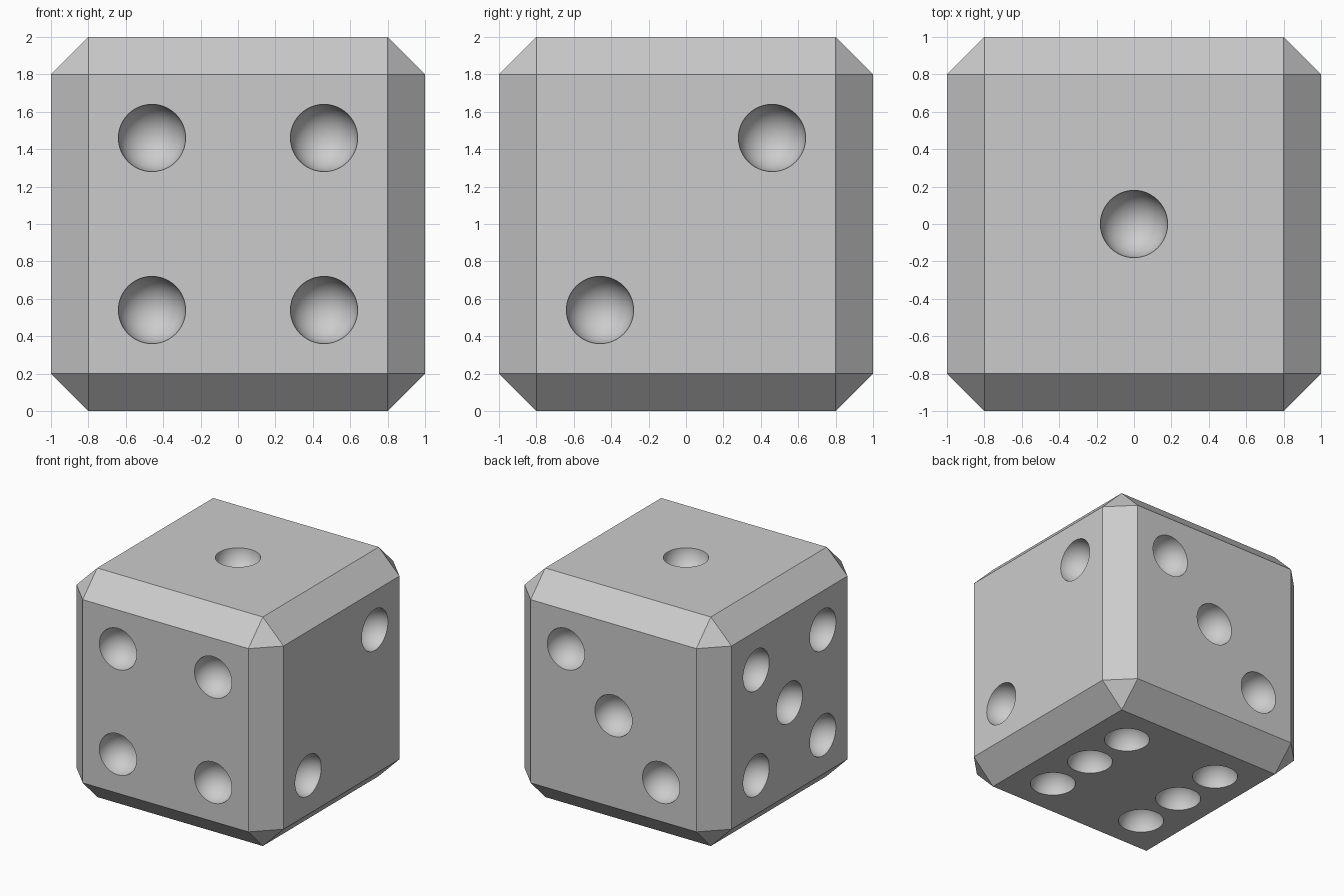
import bpy
import bmesh
from mathutils import Vector

if "Cube" in bpy.data.objects:
    bpy.data.objects.remove(bpy.data.objects["Cube"], do_unlink=True)

SIZE, CHAMFER = 2.0, 0.2
PIP_RADIUS, SPREAD = 0.18, 0.46
CENTRE = Vector((0, 0, SIZE / 2))

grey = bpy.data.materials.new("light_grey")
grey.use_nodes = True
colour = (0.6, 0.6, 0.6, 1)
grey.diffuse_color = colour
grey.node_tree.nodes["Principled BSDF"].inputs["Base Color"].default_value = colour


def make_object(name, bm):
    mesh = bpy.data.meshes.new(name)
    bm.to_mesh(mesh)
    bm.free()
    mesh.materials.append(grey)
    obj = bpy.data.objects.new(name, mesh)
    bpy.context.collection.objects.link(obj)
    return obj


# Chamfered cube body
bm = bmesh.new()
bmesh.ops.create_cube(bm, size=SIZE)
bmesh.ops.bevel(bm, geom=bm.edges[:], offset=CHAMFER, offset_type='OFFSET',
                segments=1, affect='EDGES')
bmesh.ops.translate(bm, verts=bm.verts, vec=CENTRE)
die = make_object("die_body", bm)

# Pip layouts on a three by three grid
diagonal = [(-1, -1), (1, 1)]
middle = [(0, 0)]
corners = diagonal + [(-1, 1), (1, -1)]
X, Y, Z = Vector((1, 0, 0)), Vector((0, 1, 0)), Vector((0, 0, 1))
faces = [  # outward normal, the two face directions, layout
    (Z, X, Y, middle),
    (X, Y, Z, diagonal),
    (Y, X, Z, diagonal + middle),
    (-Y, X, Z, corners),
    (-X, Y, Z, corners + middle),
    (-Z, X, Y, corners + [(-1, 0), (1, 0)]),
]

# One cutter holding a ball for every pip
bm = bmesh.new()
for normal, across, up, layout in faces:
    turn = Z.rotation_difference(normal).to_matrix().to_4x4()
    for u, v in layout:
        ball = bmesh.ops.create_uvsphere(bm, u_segments=48, v_segments=24,
                                         radius=PIP_RADIUS, matrix=turn)
        # Slight outward shift keeps the cut clear of the ball's equator
        place = CENTRE + normal * (SIZE / 2 + 0.002) + (across * u + up * v) * SPREAD
        bmesh.ops.translate(bm, verts=ball["verts"], vec=place)
cutter = make_object("pip_cutter", bm)
cutter.hide_render = True

# Hollow out the pips
cut = die.modifiers.new("pips", 'BOOLEAN')
cut.operation = 'DIFFERENCE'
cut.solver = 'EXACT'
cut.object = cutter
bpy.ops.object.select_all(action='DESELECT')
die.select_set(True)
bpy.context.view_layer.objects.active = die
bpy.ops.object.modifier_apply(modifier=cut.name)
bpy.data.objects.remove(cutter, do_unlink=True)

# Smooth hollows, crisp chamfers and rims
bpy.ops.object.shade_smooth_by_angle(angle=0.5)
